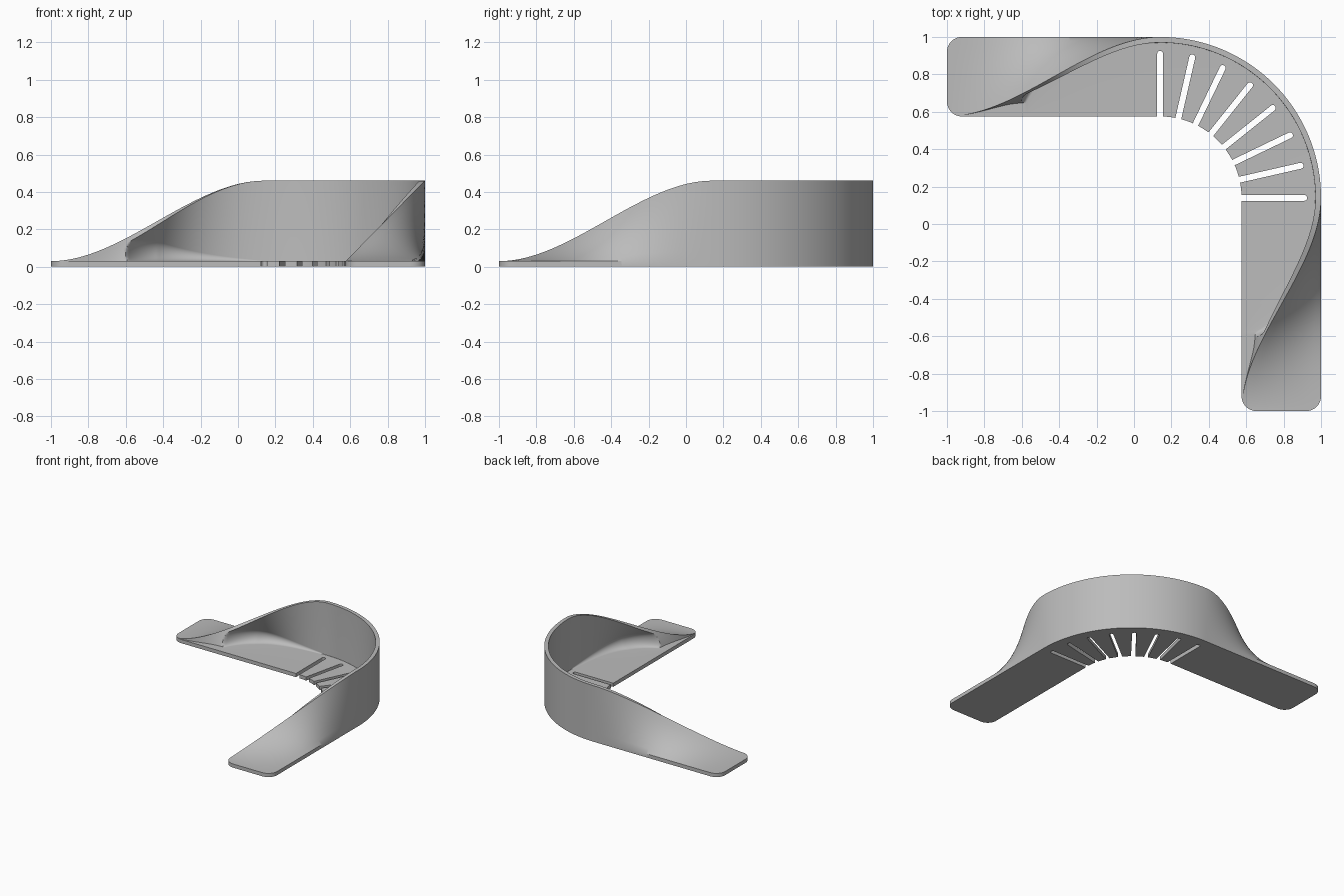
import bpy, bmesh, math
from mathutils import Vector, Matrix

cube = bpy.data.objects.get("Cube")
if cube:
    bpy.data.objects.remove(cube, do_unlink=True)

R, C = 0.86, 0.14            # outer bend radius and its centre (x = y)
WIDTH, BASE, RISE = 0.425, 0.03, 0.43
THICK, FILLET, CORNER = 0.03, 0.06, 0.08
ARM = 1 + C

grey = bpy.data.materials.new("light_grey")
grey.use_nodes = True
grey.diffuse_color = (0.5, 0.5, 0.5, 1)
grey.node_tree.nodes["Principled BSDF"].inputs["Base Color"].default_value = (0.5, 0.5, 0.5, 1)


def section(s, end):
    """Cross-section (inward, height): s = 0 upright wall, s = 1 flat arm tip."""
    f = s * s * (3 - 2 * s)
    d, h = WIDTH * f, max(RISE * (1 - f), 1e-4)
    length = math.hypot(d, h)
    along = Vector((d, h)) / length
    normal = Vector((along.y, -along.x))
    tip = Vector((d, BASE + h))
    a = math.atan2(h, d)
    foot = Vector((min(WIDTH, d + h * h / max(d, 1e-6)), BASE))

    def trim(p):
        # keep the point behind the rim face and above the floor
        q = (p - tip).dot(along)
        if q > 0:
            p = p - along * q
        return p if p.y >= BASE - 1e-7 else foot.copy()

    pts = [Vector((0, 0))]
    pts += [Vector((0, BASE)).lerp(tip, i / 8) for i in range(9)]
    pts.append(trim(tip + normal * THICK))
    # fillet between inner wall and floor
    r = FILLET * min(1, s / 0.5) + 0.001
    centre = Vector((THICK / math.sin(a) + r / math.tan(a / 2), BASE + r))
    start = math.atan2(-normal.y, -normal.x) % (2 * math.pi)
    start = start if start > 1 else math.pi
    for i in range(17):
        t = start + (1.5 * math.pi - start) * i / 16
        pts.append(trim(centre + r * Vector((math.cos(t), math.sin(t)))))
    pts += [Vector((WIDTH, BASE)), Vector((WIDTH, 0))]
    # rounded arm corners
    cut = 0
    if end < CORNER:
        cut = CORNER - math.sqrt(CORNER ** 2 - (CORNER - end) ** 2)
    return [(min(max(p.x, cut), WIDTH - cut), p.y) for p in pts]


# stations along one arm, tip first
ends = [CORNER * (1 - math.cos(i / 10 * math.pi / 2)) for i in range(10)]
ends += [CORNER + (ARM - CORNER) * i / 110 for i in range(110)]
rings = []
for e in ends:
    rings.append([(-1 + e, 1 - u, z) for u, z in section(1 - e / ARM, e)])
for i in range(57):
    t = math.pi / 2 * (1 - i / 56)
    rings.append([(C + (R - u) * math.cos(t), C + (R - u) * math.sin(t), z)
                  for u, z in section(0, 1)])
for e in reversed(ends):
    rings.append([(1 - u, -1 + e, z) for u, z in section(1 - e / ARM, e)])

# curved wall and base plate in one sweep
bm = bmesh.new()
loops = [[bm.verts.new(p) for p in ring] for ring in rings]
n = len(loops[0])
for a, b in zip(loops, loops[1:]):
    for k in range(n):
        bm.faces.new((a[k], a[(k + 1) % n], b[(k + 1) % n], b[k]))
bm.faces.new(loops[0])
bm.faces.new(loops[-1])
bmesh.ops.remove_doubles(bm, verts=bm.verts, dist=1e-5)
bmesh.ops.dissolve_degenerate(bm, edges=bm.edges, dist=1e-6)
bmesh.ops.recalc_face_normals(bm, faces=bm.faces)
mesh = bpy.data.meshes.new("curved_guard")
bm.to_mesh(mesh)
bm.free()
guard = bpy.data.objects.new("curved_guard", mesh)
bpy.context.collection.objects.link(guard)
mesh.materials.append(grey)

# radial slot cutters with rounded outer ends
bm = bmesh.new()
half = 0.016
outline = [(0.38, -half)]
outline += [(0.77 + half * math.cos(t), half * math.sin(t))
            for t in (math.pi * (i / 10 - 0.5) for i in range(11))]
outline.append((0.38, half))
for i in range(8):
    turn = Matrix.Translation((C, C, 0)) @ Matrix.Rotation(math.pi / 2 * i / 7, 4, "Z")
    face = bm.faces.new([bm.verts.new(turn @ Vector((x, y, -0.05))) for x, y in outline])
    out = bmesh.ops.extrude_face_region(bm, geom=[face])
    bmesh.ops.translate(bm, vec=(0, 0, 0.15),
                        verts=[v for v in out["geom"] if isinstance(v, bmesh.types.BMVert)])
bmesh.ops.recalc_face_normals(bm, faces=bm.faces)
cut_mesh = bpy.data.meshes.new("slot_cutters")
bm.to_mesh(cut_mesh)
bm.free()
cutter = bpy.data.objects.new("slot_cutters", cut_mesh)
bpy.context.collection.objects.link(cutter)

mod = guard.modifiers.new("slots", "BOOLEAN")
mod.operation = "DIFFERENCE"
mod.solver = "EXACT"
mod.object = cutter
bpy.context.view_layer.objects.active = guard
guard.select_set(True)
bpy.ops.object.modifier_apply(modifier=mod.name)
bpy.data.objects.remove(cutter, do_unlink=True)
bpy.ops.object.shade_smooth_by_angle(angle=math.radians(32))
